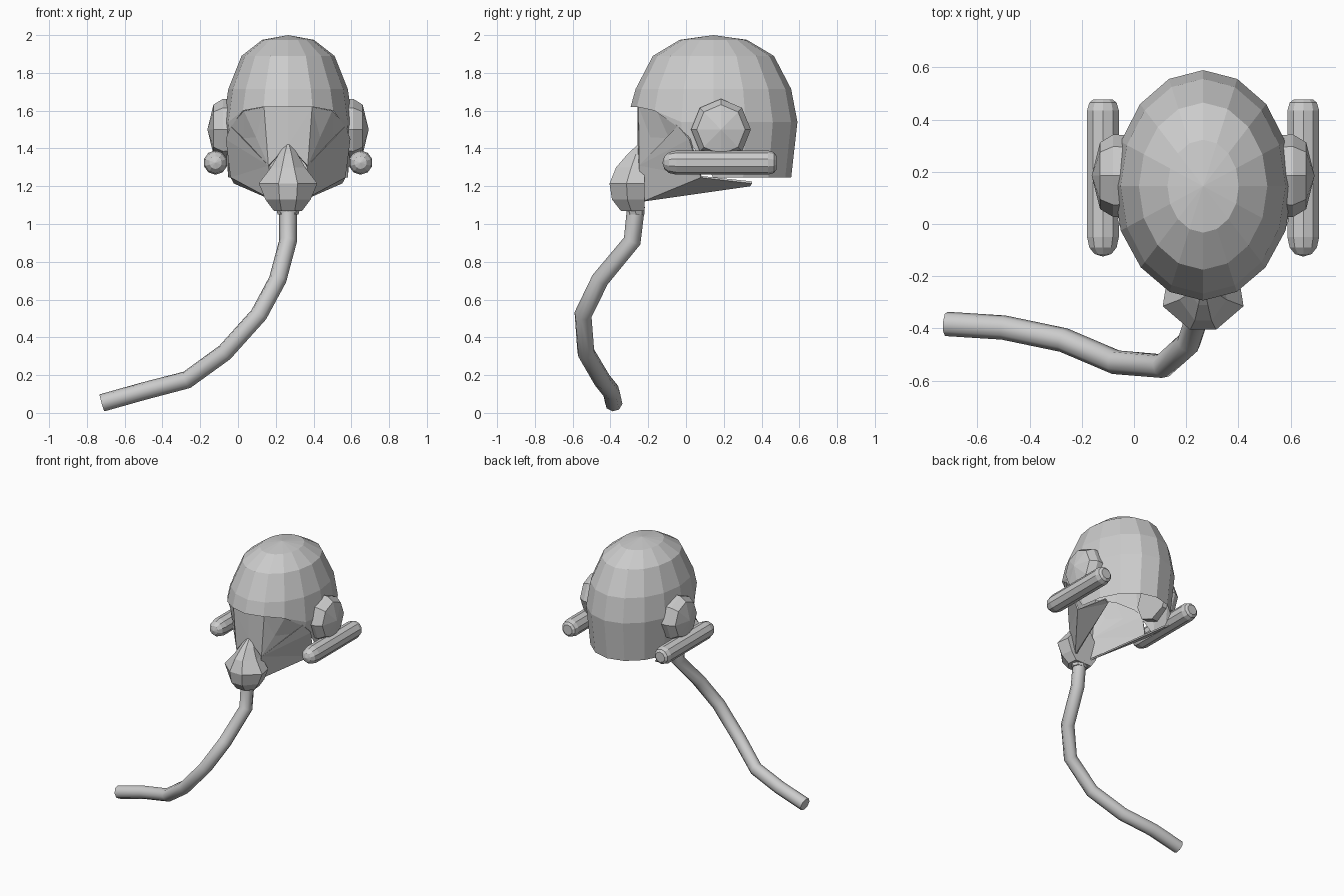
import bpy, bmesh
from math import sin, cos, pi
from mathutils import Vector

if "Cube" in bpy.data.objects:
    bpy.data.objects.remove(bpy.data.objects["Cube"])

CX = 0.265  # symmetry plane of the headgear


def make(name, bm, mirror=False, thick=0.0):
    bmesh.ops.remove_doubles(bm, verts=bm.verts, dist=0.0005)
    bmesh.ops.recalc_face_normals(bm, faces=bm.faces)
    me = bpy.data.meshes.new(name)
    bm.to_mesh(me)
    bm.free()
    ob = bpy.data.objects.new(name, me)
    ob.location.x = CX
    bpy.context.collection.objects.link(ob)
    if mirror:
        ob.modifiers.new("Mirror", 'MIRROR')
    if thick:
        s = ob.modifiers.new("Solidify", 'SOLIDIFY')
        s.thickness = thick
        s.offset = 0
    return ob


def loft(rings, closed=True):
    """Skin a list of equally long point rings."""
    bm = bmesh.new()
    vs = [[bm.verts.new(p) for p in r] for r in rings]
    n = len(rings[0])
    for a, b in zip(vs, vs[1:]):
        for i in range(n if closed else n - 1):
            j = (i + 1) % n
            bm.faces.new((a[i], a[j], b[j], b[i]))
    return bm


# helmet shell: 16-sided dome whose lower edge rises over the face
SIDES = 16
RIM = [1.62, 1.62, 1.60, 1.50] + [1.245] * 5
PROFILE = [(2.0, 0.0), (1.975, 0.40), (1.89, 0.72), (1.715, 0.925),
           (1.62, 0.985), (1.54, 1.0), (1.245, 0.925)]


def scale_at(z):
    for (z0, r0), (z1, r1) in zip(PROFILE, PROFILE[1:]):
        if z >= z1 - 1e-6:
            return r0 + (r1 - r0) * (z0 - z) / (z0 - z1)
    return PROFILE[-1][1]


rings = []
for level in (2.0, 1.975, 1.89, 1.715, 1.54, 1.245):
    ring = []
    for i in range(SIDES):
        z = max(level, RIM[min(i, SIDES - i)])
        r = scale_at(z)
        a = 2 * pi * i / SIDES
        ring.append((0.342 * r * sin(a), 0.145 - 0.445 * r * cos(a), z))
    rings.append(ring)
make("helmet_shell", loft(rings))

# faceted visor and cheek panels, one half mirrored
P = {
    'top': (0, -0.25, 1.62), 'b1': (0.125, -0.245, 1.62), 'b2': (0.23, -0.15, 1.60),
    'b3': (0.30, -0.04, 1.52), 'b4': (0.325, 0.02, 1.45),
    'm1': (0.165, -0.185, 1.46), 'm2': (0.235, -0.085, 1.45),
    'nose': (0, -0.25, 1.42), 'fan': (0.10, -0.245, 1.31),
    'cheek': (0.30, 0.08, 1.25), 'jaw': (0.285, 0.35, 1.22),
    'jaw_low': (0.25, 0.34, 1.205), 'chin': (0.06, -0.23, 1.12),
}
FACES = ["top b1 nose", "b1 fan nose", "b1 m1 fan", "b1 b2 m1", "b2 m2 m1", "m1 m2 fan",
         "b2 b3 m2", "m2 b3 fan", "b3 b4 fan", "fan b4 cheek", "fan cheek chin",
         "cheek jaw jaw_low", "cheek jaw_low chin"]
bm = bmesh.new()
verts = {k: bm.verts.new(p) for k, p in P.items()}
for f in FACES:
    bm.faces.new([verts[k] for k in f.split()])
make("visor_and_cheeks", bm, mirror=True, thick=0.012)

# breathing mask: rows of (z, ridge half width, ridge y, side half width, side y)
rows = [(1.43, 0.004, -0.245, 0.01, -0.235), (1.37, 0.018, -0.31, 0.05, -0.265),
        (1.30, 0.032, -0.37, 0.09, -0.29), (1.215, 0.05, -0.405, 0.155, -0.315),
        (1.13, 0.045, -0.392, 0.12, -0.31), (1.07, 0.035, -0.345, 0.075, -0.29)]
rings = []
for z, w1, y1, w2, y2 in rows:
    half = [(w1, y1), (w2, y2), (w2 * 0.9, -0.22)]
    rings.append([(x, y, z) for x, y in half] + [(-x, y, z) for x, y in reversed(half)])
bm = loft(rings)
bm.verts.ensure_lookup_table()
bm.faces.new(bm.verts[-6:])
bm.faces.new(bm.verts[:6])
make("breathing_mask", bm)

# hose collar under the mask
rings = [[(r * cos(a), y + r * sin(a) * 0.8, z)
          for a in [2 * pi * i / 8 for i in range(8)]]
         for r, y, z in ((0, -0.27, 1.09), (0.065, -0.27, 1.09), (0.055, -0.265, 1.05), (0, -0.265, 1.05))]
make("hose_collar", loft(rings))

# breathing hose
path = [(0.265, -0.265, 1.09), (0.265, -0.285, 0.91), (0.21, -0.455, 0.705),
        (0.11, -0.545, 0.52), (-0.07, -0.53, 0.32), (-0.27, -0.445, 0.175),
        (-0.50, -0.397, 0.115), (-0.72, -0.383, 0.053)]
cu = bpy.data.curves.new("breathing_hose", 'CURVE')
cu.dimensions = '3D'
cu.bevel_depth = 0.047
cu.bevel_resolution = 2
cu.use_fill_caps = True
sp = cu.splines.new('POLY')
sp.points.add(len(path) - 1)
for pt, co in zip(sp.points, path):
    pt.co = (*co, 1)
bpy.context.collection.objects.link(bpy.data.objects.new("breathing_hose", cu))


def lathe(profile, sides, place, turn=0.0):
    """Revolve (offset, radius) pairs; place maps (offset, u, v) to a point."""
    return loft([[place(o, r * cos(a), r * sin(a))
                  for a in [2 * pi * (i + turn) / sides for i in range(sides)]]
                 for o, r in profile])


# ear cups, domed octagons
make("ear_cup", lathe([(0.27, 0), (0.27, 0.155), (0.345, 0.158), (0.395, 0.128), (0.427, 0)], 8,
                      lambda o, u, v: (o, 0.185 + u, 1.50 + v * 1.03)), mirror=True)

# side canisters along y with rounded noses
make("side_canister", lathe([(-0.125, 0), (-0.115, 0.034), (-0.09, 0.055), (-0.05, 0.064),
                             (0.435, 0.064), (0.465, 0.055), (0.478, 0.038), (0.478, 0)], 10,
                            lambda o, u, v: (0.384 + u, o, 1.325 + v), 0.5), mirror=True)
